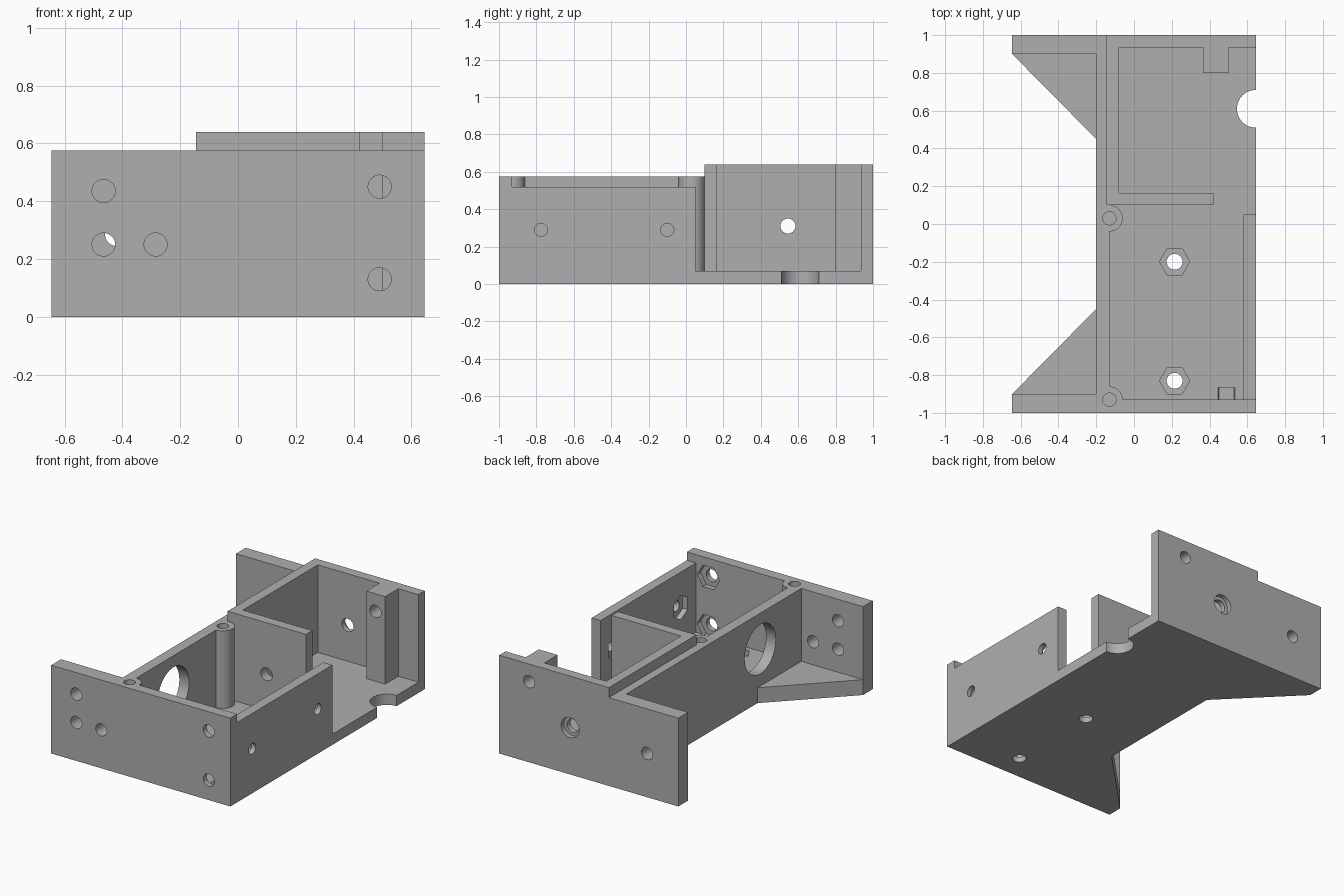
import bpy
import bmesh
from math import radians
from mathutils import Matrix, Vector

cube = bpy.data.objects.get("Cube")
if cube:
    bpy.data.objects.remove(cube, do_unlink=True)

grey = bpy.data.materials.new("plain grey")
grey.use_nodes = True
colour = (0.43, 0.43, 0.43, 1)
grey.diffuse_color = colour
grey.node_tree.nodes["Principled BSDF"].inputs["Base Color"].default_value = colour

TURN = {
    "x": Matrix.Rotation(radians(90), 4, "Y"),
    "y": Matrix.Rotation(radians(90), 4, "X"),
    "z": Matrix.Identity(4),
}


def box(bm, x0, x1, y0, y1, z0, z1):
    size = Matrix.Diagonal((x1 - x0, y1 - y0, z1 - z0, 1))
    centre = Vector((x0 + x1, y0 + y1, z0 + z1)) / 2
    bmesh.ops.create_cube(bm, size=1, matrix=Matrix.Translation(centre) @ size)


def rod(bm, centre, radius, length, axis="z", sides=48):
    bmesh.ops.create_cone(bm, cap_ends=True, segments=sides, radius1=radius,
                          radius2=radius, depth=length,
                          matrix=Matrix.Translation(centre) @ TURN[axis]
                          @ Matrix.Rotation(radians(90), 4, "Z"))


def prism(bm, points, z0, z1):
    face = bm.faces.new([bm.verts.new((x, y, z0)) for x, y in points])
    top = bmesh.ops.extrude_face_region(bm, geom=[face])["geom"]
    moved = [v for v in top if isinstance(v, bmesh.types.BMVert)]
    bmesh.ops.translate(bm, verts=moved, vec=(0, 0, z1 - z0))


def make(name, bm):
    bmesh.ops.recalc_face_normals(bm, faces=bm.faces)
    mesh = bpy.data.meshes.new(name)
    bm.to_mesh(mesh)
    bm.free()
    mesh.materials.append(grey)
    obj = bpy.data.objects.new(name, mesh)
    bpy.context.collection.objects.link(obj)
    return obj


W, RIM, TALL, FLOOR = 0.645, 0.575, 0.64, 0.07
WEB = -0.2
body = bmesh.new()

# Floor, long web and the low side wall
box(body, WEB, W, -1, 1, 0, FLOOR)
box(body, WEB, -0.13, -1, 1, 0, RIM)
box(body, 0.58, W, -1, 0.05, 0, 0.52)

# Front wall, and the raised walls of the rear bay
box(body, WEB, W, -1, -0.93, 0, RIM)
box(body, -0.145, -0.08, 0.1, 1, 0, TALL)
box(body, -0.145, W, 0.935, 1, 0, TALL)
box(body, -0.145, 0.42, 0.1, 0.165, 0, TALL)
box(body, 0.365, 0.5, 0.8, 0.96, 0, TALL)

# Mounting flanges with their triangular gussets
for s in (-1, 1):
    box(body, -W, -0.19, min(s, s * 0.9), max(s, s * 0.9), 0, RIM)
    prism(body, [(-W, s * 0.9), (WEB, s * 0.45), (-0.17, s * 0.45),
                 (-0.17, s * 0.95), (-W, s * 0.95)], 0, 0.1)

# Screw bosses
for y in (-0.93, 0.03):
    rod(body, (-0.13, y, RIM / 2), 0.07, RIM)

# Holes through the walls and floor
cuts = bmesh.new()
for y in (-0.93, 0.03):
    rod(cuts, (-0.13, y, 0.45), 0.035, 0.5)
for y in (-0.2, -0.83):
    rod(cuts, (0.215, y, 0), 0.042, 0.3)
    rod(cuts, (0.215, y, 0.085), 0.08, 0.1, sides=6)
for x, z in ((-0.465, 0.435), (-0.465, 0.25), (-0.285, 0.25)):
    rod(cuts, (x, -0.95, z), 0.04, 0.2, "y")
for z in (0.13, 0.45):
    rod(cuts, (0.49, -0.95, z), 0.04, 0.2, "y")
    rod(cuts, (0.49, -0.915, z), 0.08, 0.1, "y", 6)
for y in (-0.775, -0.1):
    rod(cuts, (0.62, y, 0.29), 0.035, 0.2, "x")
    rod(cuts, (0.565, y, 0.29), 0.08, 0.1, "x", 6)
rod(cuts, (-0.42, 0.95, 0.285), 0.04, 0.2, "y")
rod(cuts, (0.43, 0.9, 0.525), 0.04, 0.3, "y")
rod(cuts, (0.135, 0.55, 0.305), 0.042, 1.1, "y")
rod(cuts, (0.135, 1.02, 0.305), 0.065, 0.1, "y")
rod(cuts, (-0.15, 0.545, 0.31), 0.04, 0.3, "x")
rod(cuts, (-0.17, -0.478, 0.34), 0.16, 0.2, "x")
rod(cuts, (W, 0.61, 0), 0.1, 0.3)

housing = make("bracket_housing", body)
cutter = make("hole_cutter", cuts)
cutter.hide_render = True

# Merge the parts and cut every hole
mod = housing.modifiers.new("holes", "BOOLEAN")
mod.operation = "DIFFERENCE"
mod.solver = "EXACT"
mod.use_self = True
mod.object = cutter
bpy.ops.object.select_all(action="DESELECT")
housing.select_set(True)
bpy.context.view_layer.objects.active = housing
bpy.ops.object.modifier_apply(modifier=mod.name)
bpy.data.objects.remove(cutter, do_unlink=True)
bpy.ops.object.shade_smooth_by_angle(angle=radians(30))
